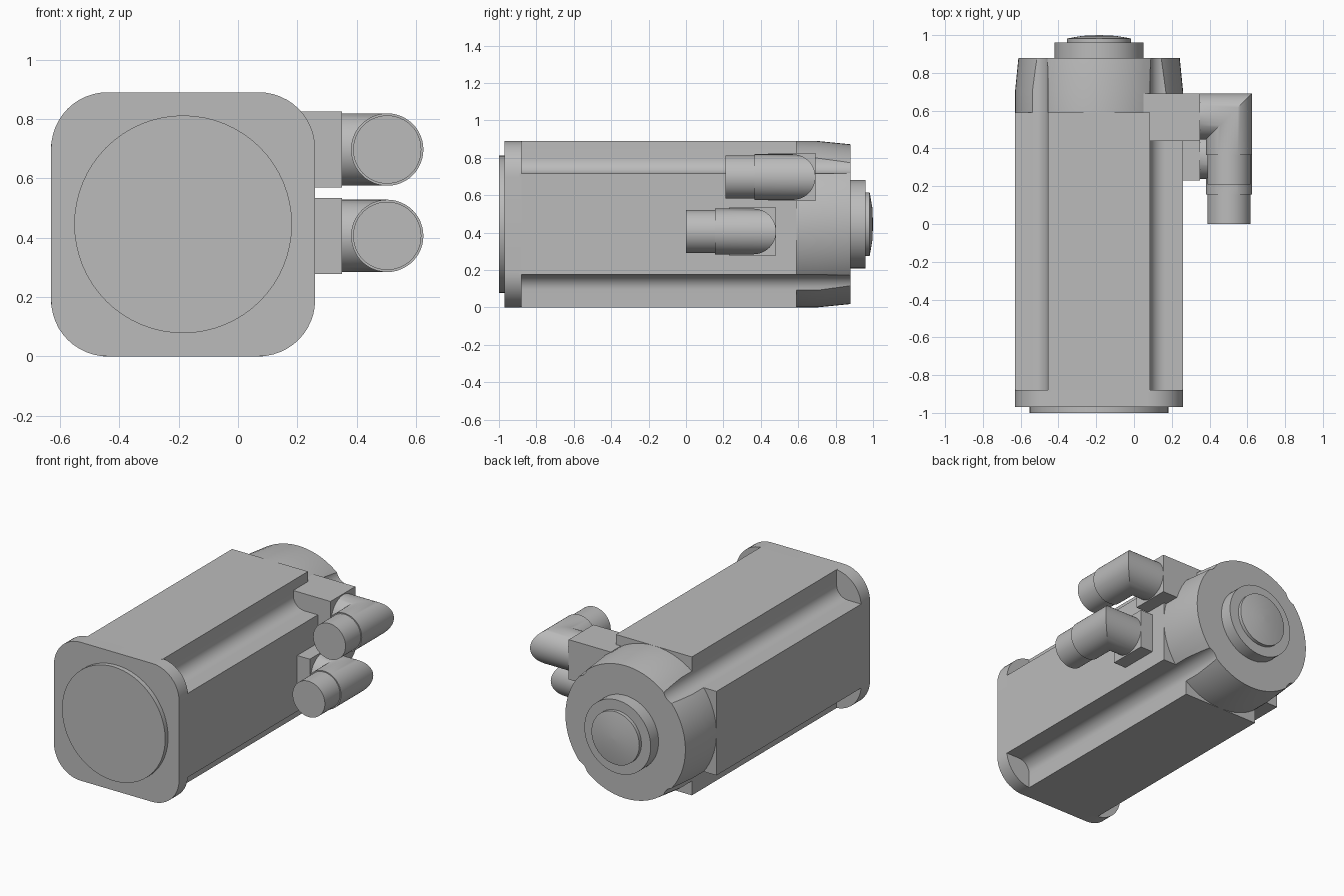
import bpy, bmesh, math

if "Cube" in bpy.data.objects:
    bpy.data.objects.remove(bpy.data.objects["Cube"], do_unlink=True)

grey = bpy.data.materials.new("machined_grey")
grey.use_nodes = True
grey.diffuse_color = (0.5, 0.5, 0.5, 1)
grey.node_tree.nodes["Principled BSDF"].inputs["Base Color"].default_value = (0.5, 0.5, 0.5, 1)

CX, CZ, HALF = -0.185, 0.445, 0.445   # motor axis and half width
NOTCH, FILLET = 0.27, 0.08            # corner notch wall offset and inner radius


def finish(name, bm):
    bmesh.ops.remove_doubles(bm, verts=bm.verts, dist=1e-5)
    bmesh.ops.recalc_face_normals(bm, faces=bm.faces)
    mesh = bpy.data.meshes.new(name)
    bm.to_mesh(mesh)
    bm.free()
    mesh.materials.append(grey)
    ob = bpy.data.objects.new(name, mesh)
    bpy.context.collection.objects.link(ob)
    return ob


def smooth(ob):
    bpy.ops.object.select_all(action="DESELECT")
    ob.select_set(True)
    bpy.context.view_layer.objects.active = ob
    bpy.ops.object.shade_smooth_by_angle(angle=math.radians(30))
    return ob


def loft(name, rings):
    """Skin a list of equal point rings and close both ends."""
    bm = bmesh.new()
    rows = [[bm.verts.new(p) for p in ring] for ring in rings]
    n = len(rows[0])
    for a, b in zip(rows, rows[1:]):
        for i in range(n):
            j = (i + 1) % n
            bm.faces.new((a[i], a[j], b[j], b[i]))
    bm.faces.new(rows[0])
    bm.faces.new(rows[-1])
    return finish(name, bm)


def prism(name, outline, y0, y1):
    return loft(name, [[(CX + x, y, CZ + z) for x, z in outline] for y in (y0, y1)])


def circle(r, n=64):
    return [(r * math.cos(2 * math.pi * i / n), r * math.sin(2 * math.pi * i / n)) for i in range(n)]


def turned(name, profile):
    """Round part on the motor axis from (radius, y) pairs."""
    return loft(name, [[(CX + x, y, CZ + z) for x, z in circle(r)] for r, y in profile])


def four_corners(corner):
    """Repeat one corner's points by quarter turns."""
    pts = []
    for _ in range(4):
        pts += corner
        corner = [(-z, x) for x, z in corner]
    return pts


def rounded_square(half, r, n=12):
    c = half - r
    return four_corners([(c + r * math.cos(t * math.pi / 2 / n), c + r * math.sin(t * math.pi / 2 / n))
                         for t in range(n + 1)])


def notched_square(half, n=10):
    c = NOTCH + FILLET
    arc = [(c - FILLET * math.sin(t * math.pi / 2 / n), c - FILLET * math.cos(t * math.pi / 2 / n))
           for t in range(n + 1)]
    return four_corners([(half, NOTCH)] + arc + [(NOTCH, half)])


def box(name, lo, hi):
    return loft(name, [[(x, lo[1], lo[2]), (x, hi[1], lo[2]), (x, hi[1], hi[2]), (x, lo[1], hi[2])]
                       for x in (lo[0], hi[0])])


# Mounting flange and its round pilot
smooth(prism("front_flange", rounded_square(HALF, 0.19), -0.97, -0.88))
smooth(turned("pilot_disc", [(0.367, -1.0), (0.367, -0.965)]))

# Extruded housing with filleted corner notches
smooth(prism("housing", notched_square(HALF), -0.89, 0.59))

# Round tapered end cap, trimmed by the same notches
cap = turned("end_cap", [(HALF, 0.58), (HALF, 0.70), (0.427, 0.88)])
trim = prism("cap_trim", notched_square(0.7), 0.4, 1.1)
trim.hide_render = True
mod = cap.modifiers.new("notches", "BOOLEAN")
mod.operation = "INTERSECT"
mod.solver = "EXACT"
mod.object = trim
bpy.ops.object.select_all(action="DESELECT")
bpy.context.view_layer.objects.active = cap
cap.select_set(True)
bpy.ops.object.modifier_apply(modifier=mod.name)
bpy.data.objects.remove(trim, do_unlink=True)
smooth(cap)

# Rear boss and domed cover
smooth(turned("rear_boss", [(0.236, 0.87), (0.236, 0.96)]))
smooth(turned("rear_cover", [(0.17, 0.95), (0.17, 0.982), (0.09, 0.996), (0.004, 1.0)]))


# Angled connectors: block, mitred elbow and plug sleeve
def connector(prefix, y, z):
    box(prefix + "_block", (0.05, y - 0.13, z - 0.128), (0.35, y + 0.122, z + 0.128))
    mx, r = 0.503, 0.122
    ring = circle(r, 48)
    smooth(loft(prefix + "_elbow", [
        [(0.34, y + u, z + v) for u, v in ring],
        [(mx + u, y + u, z + v) for u, v in ring],
        [(mx + u, y - 0.205, z + v) for u, v in ring]]))
    smooth(loft(prefix + "_sleeve", [
        [(mx + u, yy, z + v) for u, v in circle(0.115, 48)] for yy in (y - 0.36, y - 0.19)]))


connector("upper_connector", 0.57, 0.697)
connector("lower_connector", 0.36, 0.406)
